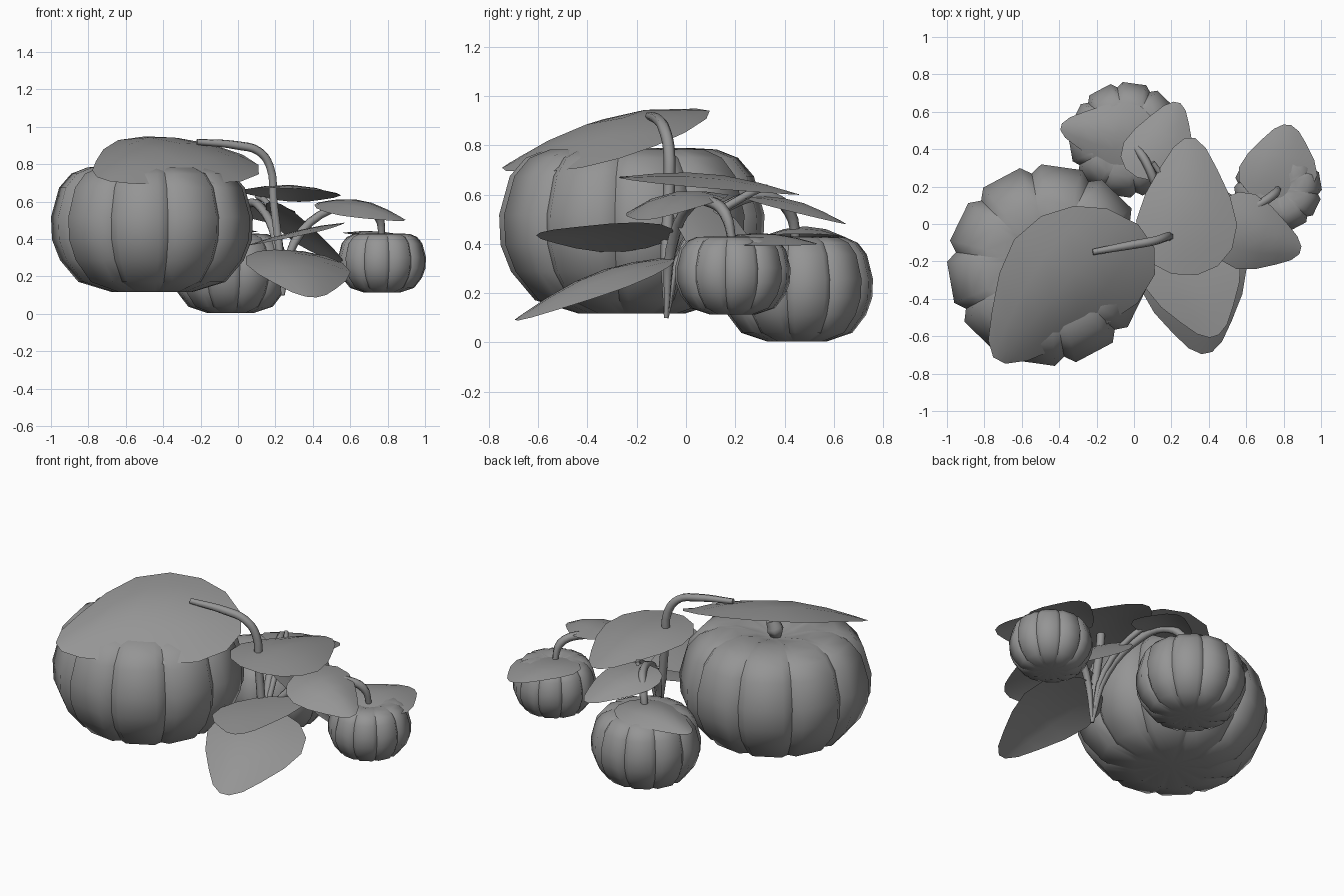
import bpy, bmesh
from math import sin, cos, pi, radians
from mathutils import Vector

default_cube = bpy.data.objects.get("Cube")
if default_cube:
    bpy.data.objects.remove(default_cube, do_unlink=True)

# One plain grey for every part
grey = bpy.data.materials.new("plain_grey")
grey.use_nodes = True
grey_value = (0.3, 0.3, 0.3, 1)
grey.diffuse_color = grey_value
grey.node_tree.nodes["Principled BSDF"].inputs["Base Color"].default_value = grey_value


def finish_mesh(name, bm):
    """Turn a bmesh into a smooth shaded grey object."""
    mesh = bpy.data.meshes.new(name)
    for face in bm.faces:
        face.smooth = True
    bm.to_mesh(mesh)
    bm.free()
    mesh.materials.append(grey)
    obj = bpy.data.objects.new(name, mesh)
    bpy.context.collection.objects.link(obj)
    return obj


# Pumpkin side profile as (radius, height) fractions, top to bottom
PUMPKIN_PROFILE = [(0.2, 0.96), (0.42, 1), (0.64, 0.99), (0.8, 0.94), (0.92, 0.83),
                   (1, 0.6), (0.99, 0.42), (0.91, 0.26), (0.73, 0.09), (0.4, 0.01)]
# Rib cross-section as (fraction of the rib's angle, radius fraction)
RIB_SECTION = [(0, 0.92), (0.17, 1), (0.83, 1)]


def make_pumpkin(name, centre, radius, bottom, top, ribs=10, turn=28):
    bm = bmesh.new()
    height = top - bottom
    rings = []
    for r, h in PUMPKIN_PROFILE:
        ring = []
        for rib in range(ribs):
            for step, depth in RIB_SECTION:
                angle = radians(turn) + 2 * pi * (rib + step) / ribs
                reach = radius * r * depth
                ring.append(bm.verts.new((centre[0] + reach * cos(angle),
                                          centre[1] + reach * sin(angle),
                                          bottom + height * h)))
        rings.append(ring)
    top_vert = bm.verts.new((*centre, bottom + height * 0.92))
    bottom_vert = bm.verts.new((*centre, bottom + height * 0.05))
    count = len(rings[0])
    for i in range(count):
        j = (i + 1) % count
        for upper, lower in zip(rings, rings[1:]):
            bm.faces.new((upper[i], lower[i], lower[j], upper[j]))
        bm.faces.new((top_vert, rings[0][i], rings[0][j]))
        bm.faces.new((bottom_vert, rings[-1][j], rings[-1][i]))
    # Keep the grooves between the ribs crisp
    for i in range(0, count, len(RIB_SECTION)):
        for upper, lower in zip(rings, rings[1:]):
            bm.edges.get((upper[i], lower[i])).smooth = False
    return finish_mesh(name, bm)


# Leaf half-width along its length, as (length fraction, width fraction)
LEAF_OUTLINE = [(0, 0.25), (0.07, 0.65), (0.2, 0.92), (0.38, 1),
                (0.58, 0.84), (0.78, 0.56), (0.93, 0.32), (1, 0.1)]


def make_leaf(name, base, tip, side, bulge):
    """Domed sheet from base to tip; side is the half-width direction."""
    base, tip, side = Vector(base), Vector(tip), Vector(side)
    bm = bmesh.new()
    rows = []
    for along, width in LEAF_OUTLINE:
        row = []
        for k in range(-2, 3):
            across = k / 2
            point = base.lerp(tip, along) + side * across * width
            point.z += bulge * sin(pi * along) * (1 - across * across)
            row.append(bm.verts.new(point))
        rows.append(row)
    for first, second in zip(rows, rows[1:]):
        for k in range(len(first) - 1):
            bm.faces.new((first[k], first[k + 1], second[k + 1], second[k]))
    bmesh.ops.recalc_face_normals(bm, faces=bm.faces)
    if sum(face.normal.z for face in bm.faces) < 0:
        bmesh.ops.reverse_faces(bm, faces=bm.faces)
    return finish_mesh(name, bm)


def make_stem(name, points, radius=0.024):
    """Round stem following a smooth path, tapering to both ends."""
    curve = bpy.data.curves.new(name, "CURVE")
    curve.dimensions = "3D"
    curve.bevel_depth = radius
    curve.bevel_resolution = 1
    curve.resolution_u = 4
    curve.use_fill_caps = True
    spline = curve.splines.new("BEZIER")
    spline.bezier_points.add(len(points) - 1)
    for bezier, co in zip(spline.bezier_points, points):
        bezier.co = co
        bezier.handle_left_type = bezier.handle_right_type = "AUTO"
    spline.bezier_points[0].radius = 0.4
    spline.bezier_points[-1].radius = 0.7
    curve.materials.append(grey)
    obj = bpy.data.objects.new(name, curve)
    bpy.context.collection.objects.link(obj)
    return obj


# Three pumpkins
make_pumpkin("large_pumpkin", (-0.46, -0.22), 0.54, 0.11, 0.79)
make_pumpkin("back_pumpkin", (-0.04, 0.45), 0.31, 0, 0.43)
make_pumpkin("side_pumpkin", (0.77, 0.19), 0.235, 0.11, 0.43)

# Leaves: base, tip, half-width direction, dome height
make_leaf("large_pumpkin_leaf", (-0.06, 0.04, 0.88), (-0.72, -0.73, 0.72), (0.33, -0.17, -0.11), 0.1)
make_leaf("front_low_leaf", (0.28, -0.06, 0.34), (0.39, -0.69, 0.09), (0.28, 0.06, -0.02), 0.06)
make_leaf("front_middle_leaf", (0.25, -0.07, 0.42), (0.43, -0.6, 0.44), (0.25, 0.08, 0.06), 0.02)
make_leaf("centre_top_leaf", (0.27, -0.27, 0.67), (0.3, 0.46, 0.6), (0.27, -0.01, -0.01), 0.05)
make_leaf("side_upper_leaf", (0.42, 0.02, 0.59), (0.89, -0.14, 0.5), (0.05, 0.2, 0.03), 0.06)
make_leaf("side_pumpkin_leaf", (0.74, 0.13, 0.42), (0.82, 0.53, 0.4), (0.21, -0.02, -0.02), 0.03)
make_leaf("back_upper_leaf", (0.06, 0.24, 0.59), (0.23, 0.65, 0.48), (0.18, -0.04, 0), 0.04)
make_leaf("back_pumpkin_leaf", (0.1, 0.46, 0.44), (-0.39, 0.52, 0.4), (0.04, 0.17, 0), 0.05)
make_leaf("hidden_low_leaf", (0.15, 0.1, 0.57), (0.56, 0.1, 0.28), (0, 0.16, -0.08), 0.02)

# Stems spread from one root
root = (0.24, -0.08, 0.1)
make_stem("main_stem", [root, (0.22, -0.08, 0.35), (0.19, -0.07, 0.6), (0.17, -0.07, 0.79),
                        (0.11, -0.09, 0.87), (0, -0.11, 0.9), (-0.22, -0.15, 0.92)])
make_stem("side_pumpkin_stem", [root, (0.3, -0.06, 0.38), (0.5, 0.02, 0.56),
                                (0.66, 0.1, 0.57), (0.75, 0.16, 0.52), (0.77, 0.19, 0.4)])
make_stem("back_pumpkin_stem", [root, (0.2, 0, 0.4), (0.12, 0.2, 0.57),
                                (0.06, 0.34, 0.59), (0, 0.42, 0.53), (-0.04, 0.45, 0.39)])
make_stem("back_leaf_stem", [root, (0.22, 0, 0.4), (0.15, 0.25, 0.6), (0.1, 0.33, 0.63)], 0.018)
make_stem("large_pumpkin_stem", [(-0.46, -0.22, 0.72), (-0.46, -0.22, 0.78), (-0.44, -0.21, 0.84)], 0.05)
